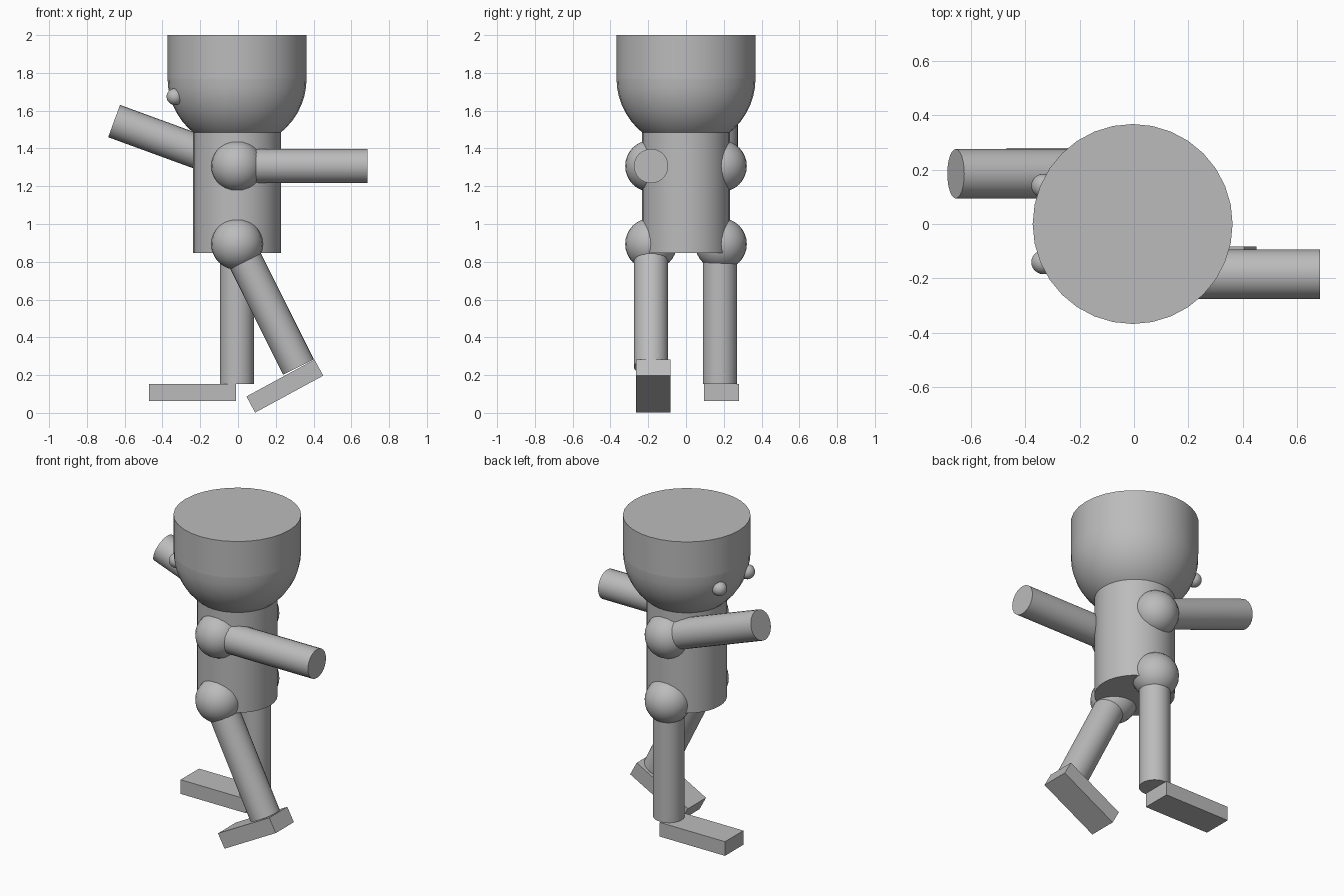
import bpy, bmesh, math
from mathutils import Vector

cube = bpy.data.objects.get("Cube")
if cube:
    bpy.data.objects.remove(cube, do_unlink=True)

grey = bpy.data.materials.new("plain_grey")
grey.use_nodes = True
colour = (0.5, 0.5, 0.5, 1)
grey.diffuse_color = colour
grey.node_tree.nodes["Principled BSDF"].inputs["Base Color"].default_value = colour

CX = -0.005          # axis of the body
SHOULDER_Z, HIP_Z = 1.307, 0.894
LIMB_R, JOINT_R, HEAD_R = 0.091, 0.137, 0.368


def finish(name, smooth=True):
    ob = bpy.context.object
    ob.name = ob.data.name = name
    ob.data.materials.clear()
    ob.data.materials.append(grey)
    if smooth:
        bpy.ops.object.shade_smooth_by_angle(angle=math.radians(35))
    return ob


def rod(name, start, end, radius, sides=24):
    a, b = Vector(start), Vector(end)
    turn = (b - a).to_track_quat('Z', 'Y').to_euler()
    bpy.ops.mesh.primitive_cylinder_add(vertices=sides, radius=radius, depth=(b - a).length,
                                        location=(a + b) / 2, rotation=turn)
    return finish(name)


def ball(name, centre, radius):
    bpy.ops.mesh.primitive_uv_sphere_add(segments=24, ring_count=16, radius=radius, location=centre)
    return finish(name)


def block(name, centre, size, tilt=0):
    bpy.ops.mesh.primitive_cube_add(size=1, location=centre, rotation=(0, math.radians(tilt), 0))
    bpy.context.object.scale = size
    return finish(name, smooth=False)


# Head: flat-topped drum over a half sphere
rod("head_top", (CX, 0, 1.77), (CX, 0, 2), HEAD_R, 32)
bpy.ops.mesh.primitive_uv_sphere_add(segments=32, ring_count=24, radius=HEAD_R, location=(CX, 0, 1.77))
bowl = bpy.context.object
bm = bmesh.new()
bm.from_mesh(bowl.data)
bmesh.ops.bisect_plane(bm, geom=bm.verts[:] + bm.edges[:] + bm.faces[:], plane_co=(0, 0, 0),
                       plane_no=(0, 0, 1), clear_outer=True)
bm.to_mesh(bowl.data)
bm.free()
finish("head_bowl")

# Torso
rod("torso", (CX, 0, 0.847), (CX, 0, 1.5), 0.232, 32)

# Eyes and joints, one of each per side
for side, y in (("right", 0.185), ("left", -0.185)):
    ball(side + "_eye", (-0.334, y * 0.76, 1.674), 0.044)
    ball(side + "_shoulder", (CX, y, SHOULDER_Z), JOINT_R)
    ball(side + "_hip", (CX, y, HIP_Z), JOINT_R)

# Arms: one raised behind, one straight out
rod("right_arm", (CX, 0.185, SHOULDER_Z), (-0.656, 0.185, 1.545), LIMB_R)
rod("left_arm", (CX, -0.185, SHOULDER_Z), (0.685, -0.185, SHOULDER_Z), LIMB_R)

# Legs: one upright, one swinging back
rod("right_leg", (CX, 0.18, HIP_Z), (CX, 0.18, 0.153), LIMB_R)
rod("left_leg", (CX, -0.185, HIP_Z), (0.32, -0.185, 0.243), LIMB_R)

# Feet
block("right_foot", (-0.24, 0.187, 0.108), (0.46, 0.185, 0.09))
block("left_foot", (0.248, -0.174, 0.142), (0.41, 0.182, 0.097), -28.5)
